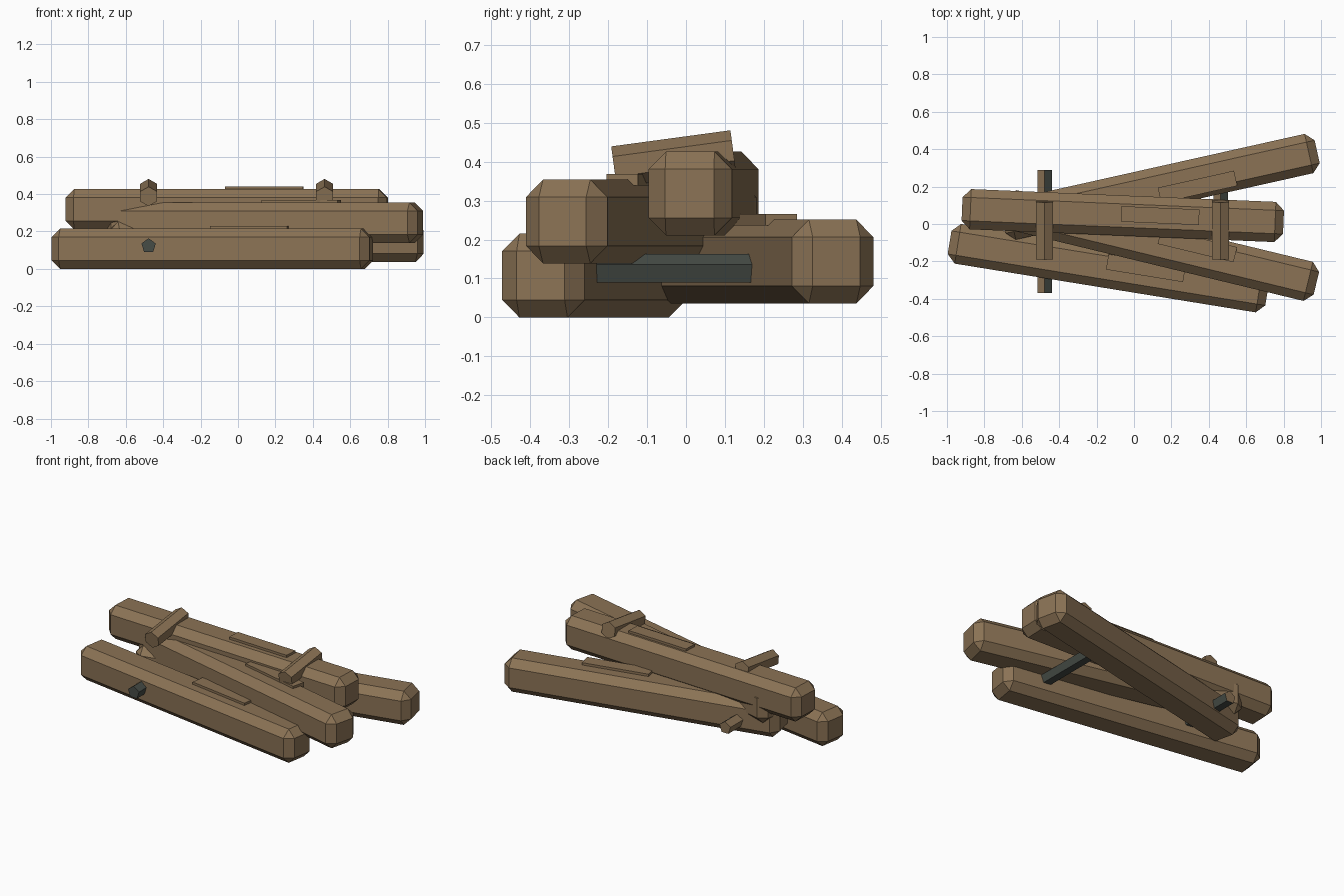
import bpy, bmesh, math
from mathutils import Matrix, Vector

old = bpy.data.objects.get("Cube")
if old:
    bpy.data.objects.remove(old, do_unlink=True)


def material(name, rgb):
    m = bpy.data.materials.new(name)
    m.use_nodes = True
    m.diffuse_color = (*rgb, 1)
    m.node_tree.nodes["Principled BSDF"].inputs["Base Color"].default_value = (*rgb, 1)
    return m


WOOD = material("weathered_wood", (0.258, 0.171, 0.091))
SLATE = material("dark_slate", (0.062, 0.072, 0.062))


def finish(name, bm, mats, loc, rot):
    bmesh.ops.recalc_face_normals(bm, faces=bm.faces)
    me = bpy.data.meshes.new(name)
    bm.to_mesh(me)
    bm.free()
    for m in mats:
        me.materials.append(m)
    ob = bpy.data.objects.new(name, me)
    ob.location, ob.rotation_euler = loc, rot
    bpy.context.collection.objects.link(ob)
    return ob


def block(name, size, bevel, loc, turn):
    """Chamfered box turned about the vertical."""
    bm = bmesh.new()
    bmesh.ops.create_cube(bm, size=1, matrix=Matrix.Diagonal((*size, 1)))
    if bevel:
        bmesh.ops.bevel(bm, geom=bm.edges[:], offset=bevel, segments=1,
                        affect='EDGES', profile=0.5)
    return finish(name, bm, [WOOD], loc, (0, 0, math.radians(turn)))


def prism(name, sides, radius, length, mats, loc, tilt=0):
    """Many-sided bar along y with a corner pointing up."""
    bm = bmesh.new()
    ring = []
    for i in range(sides):
        a = math.tau * i / sides
        ring.append(bm.verts.new((radius * math.sin(a), -length / 2, radius * math.cos(a))))
    cap = bm.faces.new(ring)
    ext = bmesh.ops.extrude_face_region(bm, geom=[cap])["geom"]
    bmesh.ops.translate(bm, vec=Vector((0, length, 0)),
                        verts=[v for v in ext if isinstance(v, bmesh.types.BMVert)])
    # close the near end if the extrusion removed it
    if not any(f.is_valid and abs(f.calc_center_median().y + length / 2) < 1e-4 for f in bm.faces):
        bm.faces.new(ring)
    return finish(name, bm, mats, loc, (math.radians(tilt), 0, 0))


# Four beams, each with a thin plank patch on top
LENGTH, THICK = 1.72, 0.215
beams = {
    "front_beam": (-0.137, -0.236, 0.0, -9.2),
    "back_beam": (0.14, 0.199, 0.036, 12.6),
    "crossing_beam": (0.139, -0.115, 0.139, -13.6),
    "top_beam": (-0.06, 0.045, 0.211, -2.4),
}
for name, (x, y, z, turn) in beams.items():
    block(name, (LENGTH, THICK, THICK), 0.045, (x, y, z + THICK / 2), turn)
    block(name + "_patch", (0.417, 0.083, 0.03), 0, (x + 0.2, y, z + THICK), turn)

# Two tilted pegs on top and two rods through the lower beams
for side, x in (("right", -0.478), ("left", 0.463)):
    prism(side + "_peg", 6, 0.0525, 0.309, [WOOD], (x, -0.032, 0.408), 7.7)
    rod = prism(side + "_rod", 5, 0.0405, 0.66, [SLATE, WOOD], (x, -0.04, 0.123))
    # weathered side of each rod
    for f in rod.data.polygons:
        f.material_index = int(f.normal.x < -0.3 or f.normal.y > 0.5)
